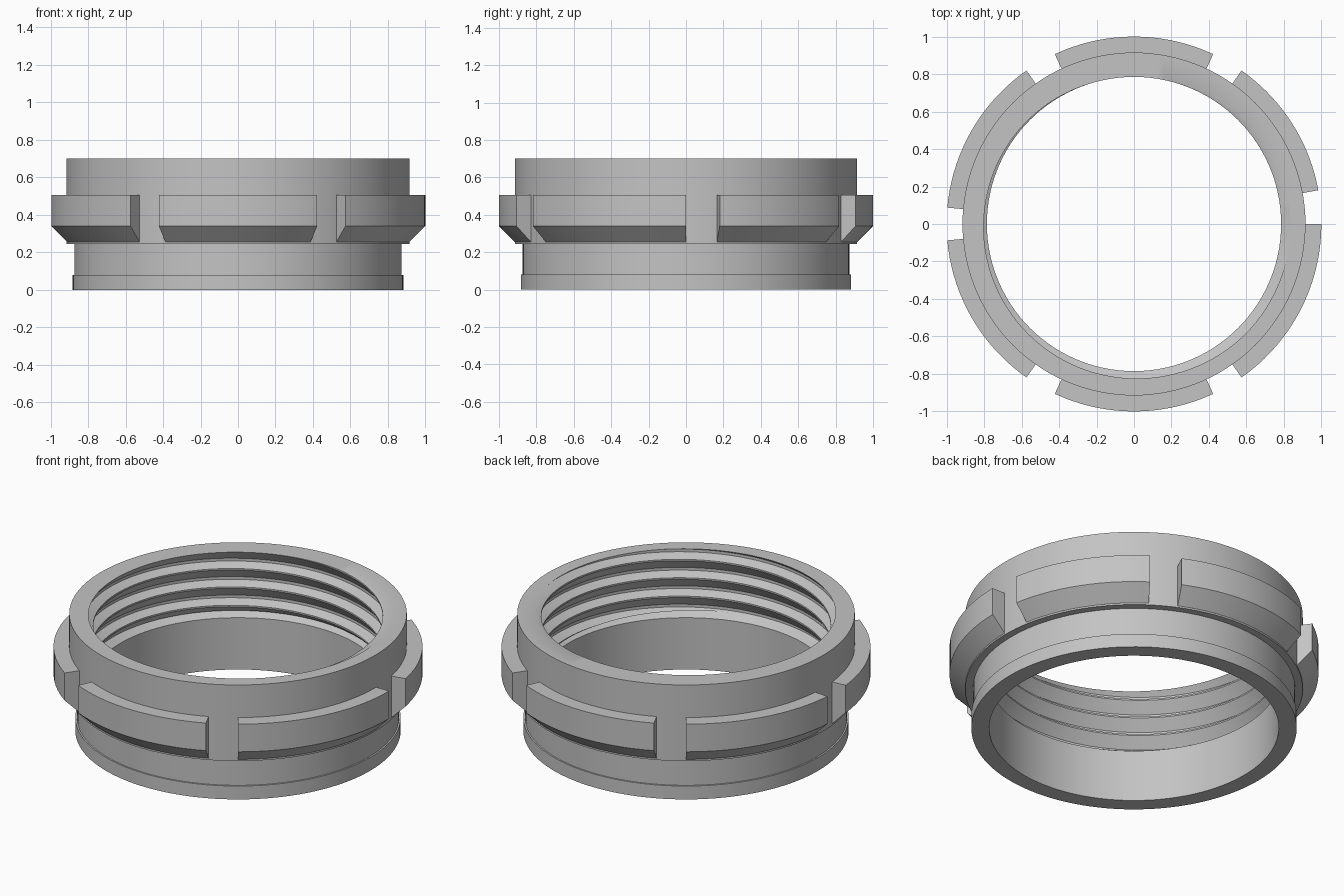
import bpy, bmesh
from math import cos, sin, radians, degrees, floor, ceil

cube = bpy.data.objects.get("Cube")
if cube:
    bpy.data.objects.remove(cube)

grey = bpy.data.materials.new("plain grey")
grey.use_nodes = True
grey.diffuse_color = (0.55, 0.55, 0.55, 1)
grey.node_tree.nodes["Principled BSDF"].inputs["Base Color"].default_value = (0.55, 0.55, 0.55, 1)

# Main sizes
TOP, THREAD_BASE = 0.70, 0.34
PITCH, START = 0.11, 80
MINOR, MAJOR = 0.785, 0.835
SEGMENTS = 120

# One thread turn, as (fraction of the pitch going down, radius)
THREAD = [(0, MINOR), (0.08, MINOR), (0.65, MAJOR), (0.8, MAJOR), (1, MINOR)]


def thread_radius(phase):
    f = phase - floor(phase)
    for (a, ra), (b, rb) in zip(THREAD, THREAD[1:]):
        if f <= b:
            return ra + (rb - ra) * (f - a) / (b - a)
    return MINOR


def sweep(name, columns, capped=False):
    """Skin closed (radius, z) sections placed at successive angles."""
    bm = bmesh.new()
    rows = [[bm.verts.new((r * cos(a), r * sin(a), z)) for r, z in section]
            for a, section in columns]
    n = len(rows[0])
    for p, q in zip(rows, rows[1:]):
        for i in range(n):
            j = (i + 1) % n
            bm.faces.new((p[i], p[j], q[j], q[i]))
    if capped:
        bm.faces.new(rows[0])
        bm.faces.new(rows[-1])
    bmesh.ops.remove_doubles(bm, verts=bm.verts, dist=0.00005)
    bmesh.ops.dissolve_degenerate(bm, edges=bm.edges, dist=0.00005)
    bmesh.ops.recalc_face_normals(bm, faces=bm.faces)
    mesh = bpy.data.meshes.new(name)
    bm.to_mesh(mesh)
    bm.free()
    mesh.materials.append(grey)
    obj = bpy.data.objects.new(name, mesh)
    bpy.context.collection.objects.link(obj)
    bpy.ops.object.select_all(action='DESELECT')
    obj.select_set(True)
    bpy.context.view_layer.objects.active = obj
    bpy.ops.object.shade_smooth_by_angle(angle=radians(25))
    return obj


# Threaded ring: stepped outside, plain lower bore, helical upper bore
OUTSIDE = [(0.915, TOP), (0.915, 0.245), (0.873, 0.245), (0.873, 0.08),
           (0.882, 0.08), (0.882, 0), (MINOR, 0), (MINOR, 0.31), (MAJOR, THREAD_BASE)]
turns = ceil((TOP - THREAD_BASE) / PITCH) + 2
phases = [turn + f for turn in range(turns, -3, -1) for f, r in reversed(THREAD[:-1])]


def ring_section(angle):
    twist = (degrees(angle) - START) / 360
    inside = []
    for p in phases:
        z = TOP - PITCH * (p - twist)
        clamped = min(TOP, max(THREAD_BASE, z))
        phase = p if clamped == z else (TOP - clamped) / PITCH + twist
        inside.append((thread_radius(phase), clamped))
    return OUTSIDE + inside


angles = [radians(360 * i / SEGMENTS) for i in range(SEGMENTS + 1)]
sweep("threaded_ring", [(a, ring_section(a)) for a in angles])

# Six chamfered grip lugs around the ring
LUG = [(0.9, 0.505), (1, 0.505), (1, 0.34), (0.915, 0.255), (0.9, 0.255)]
SPANS = {"left_back": (10.4, 55), "back": (65, 115), "right_back": (125, 175),
         "right_front": (185, 235), "front": (245, 295), "left_front": (305, 360)}
for side, (a, b) in SPANS.items():
    steps = 18
    sweep(side + "_grip_lug",
          [(radians(a + (b - a) * i / steps), LUG) for i in range(steps + 1)], capped=True)
